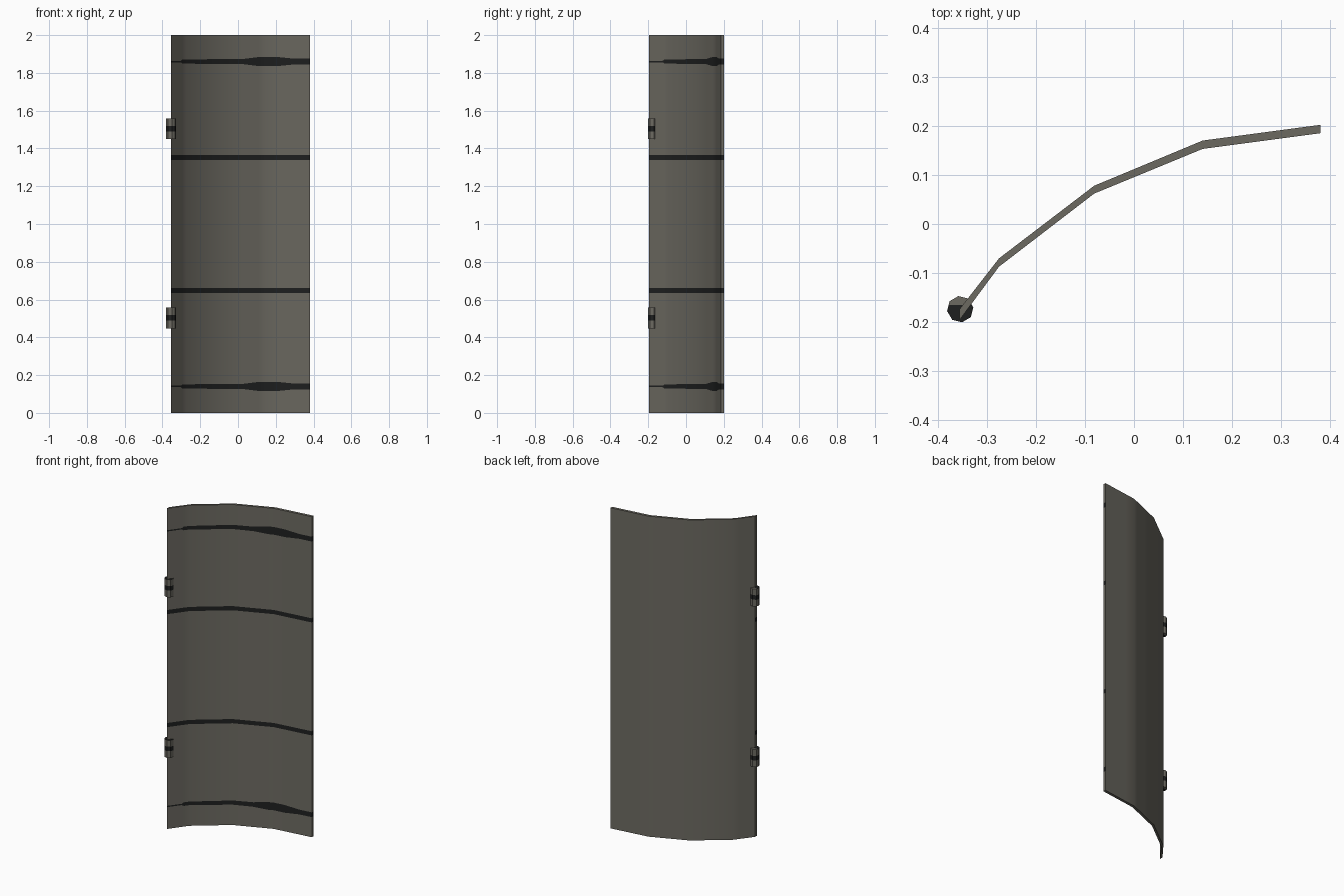
import bpy, bmesh, math
from mathutils import Vector

if "Cube" in bpy.data.objects:
    bpy.data.objects.remove(bpy.data.objects["Cube"])


def material(name, rgb):
    m = bpy.data.materials.new(name)
    m.diffuse_color = (*rgb, 1)
    m.use_nodes = True
    m.node_tree.nodes["Principled BSDF"].inputs["Base Color"].default_value = m.diffuse_color
    return m


GREY = material("warm grey", (0.150, 0.143, 0.120))
DARK = material("near black", (0.013, 0.014, 0.014))


def finish(bm, name, smooth):
    me = bpy.data.meshes.new(name)
    bmesh.ops.recalc_face_normals(bm, faces=bm.faces[:])
    bm.to_mesh(me)
    bm.free()
    me.materials.append(GREY)
    me.materials.append(DARK)
    ob = bpy.data.objects.new(name, me)
    bpy.context.collection.objects.link(ob)
    if smooth:
        bpy.ops.object.select_all(action='DESELECT')
        ob.select_set(True)
        bpy.context.view_layer.objects.active = ob
        bpy.ops.object.shade_smooth_by_angle(angle=math.radians(30))
    return ob


def lerp_table(table, x):
    for (x0, y0), (x1, y1) in zip(table, table[1:]):
        if x <= x1:
            return y0 + (y1 - y0) * (x - x0) / (x1 - x0)
    return table[-1][1]


# Curved door panel: inner and outer plan curves
inner = [(-.355, -.195), (-.275, -.087), (-.081, .062), (.14, .153), (.38, .185)]
outer = [(-.355, -.173), (-.275, -.070), (-.081, .078), (.14, .170), (.38, .202)]
# half height of the end bands, which swell into a lens shape
band = [(-.355, .004), (-.302, .004), (-.295, .011), (.03, .014),
        (.11, .024), (.21, .024), (.30, .015), (.38, .015)]
columns = sorted({x for x, _ in inner} | {x for x, _ in band})


def levels(x):
    h = lerp_table(band, x)
    return [0, .14 - h, .14 + h, .635, .661, 1.34, 1.366, 1.86 - h, 1.86 + h, 2]


bm = bmesh.new()
front = [[bm.verts.new((x, lerp_table(inner, x), z)) for z in levels(x)] for x in columns]
back = [[bm.verts.new((x, lerp_table(outer, x), z)) for z in levels(x)] for x in columns]


def wall(a, b, dark_rows):
    for j in range(len(a) - 1):
        f = bm.faces.new((a[j], b[j], b[j + 1], a[j + 1]))
        f.material_index = int(j in dark_rows)


for i in range(len(columns) - 1):
    wall(front[i], front[i + 1], (1, 3, 5, 7))
    wall(back[i], back[i + 1], ())
    for k in (0, -1):
        bm.faces.new((front[i][k], front[i + 1][k], back[i + 1][k], back[i][k]))
wall(front[0], back[0], (3, 5))
wall(front[-1], back[-1], (1, 3, 5, 7))
finish(bm, "curved_door_panel", True)


# Eight-sided hinges with a dark band and part-dark ends
def hinge(name, z0):
    bm = bmesh.new()
    zs = [z0, z0 + .042, z0 + .07, z0 + .11]
    rings = []
    for z in zs:
        ring = []
        for k in range(8):
            a = math.radians(8 + 45 * k)
            ring.append(bm.verts.new((-.354 + .027 * math.cos(a), -.1735 + .027 * math.sin(a), z)))
        rings.append(ring)
    for j in range(3):
        for k in range(8):
            n = (k + 1) % 8
            f = bm.faces.new((rings[j][k], rings[j][n], rings[j + 1][n], rings[j + 1][k]))
            f.material_index = int(j == 1)
    caps = [bm.faces.new(rings[0]), bm.faces.new(rings[-1])]
    bmesh.ops.bisect_plane(bm, geom=bm.verts[:] + bm.edges[:] + bm.faces[:],
                           plane_co=Vector((0, -.165, 0)), plane_no=Vector((0, 1, 0)))
    bm.normal_update()
    for f in bm.faces:
        if abs(f.normal.z) > .9 and f.calc_center_median().y < -.165:
            f.material_index = 1
    finish(bm, name, False)


hinge("lower_hinge", .447)
hinge("upper_hinge", 1.449)
